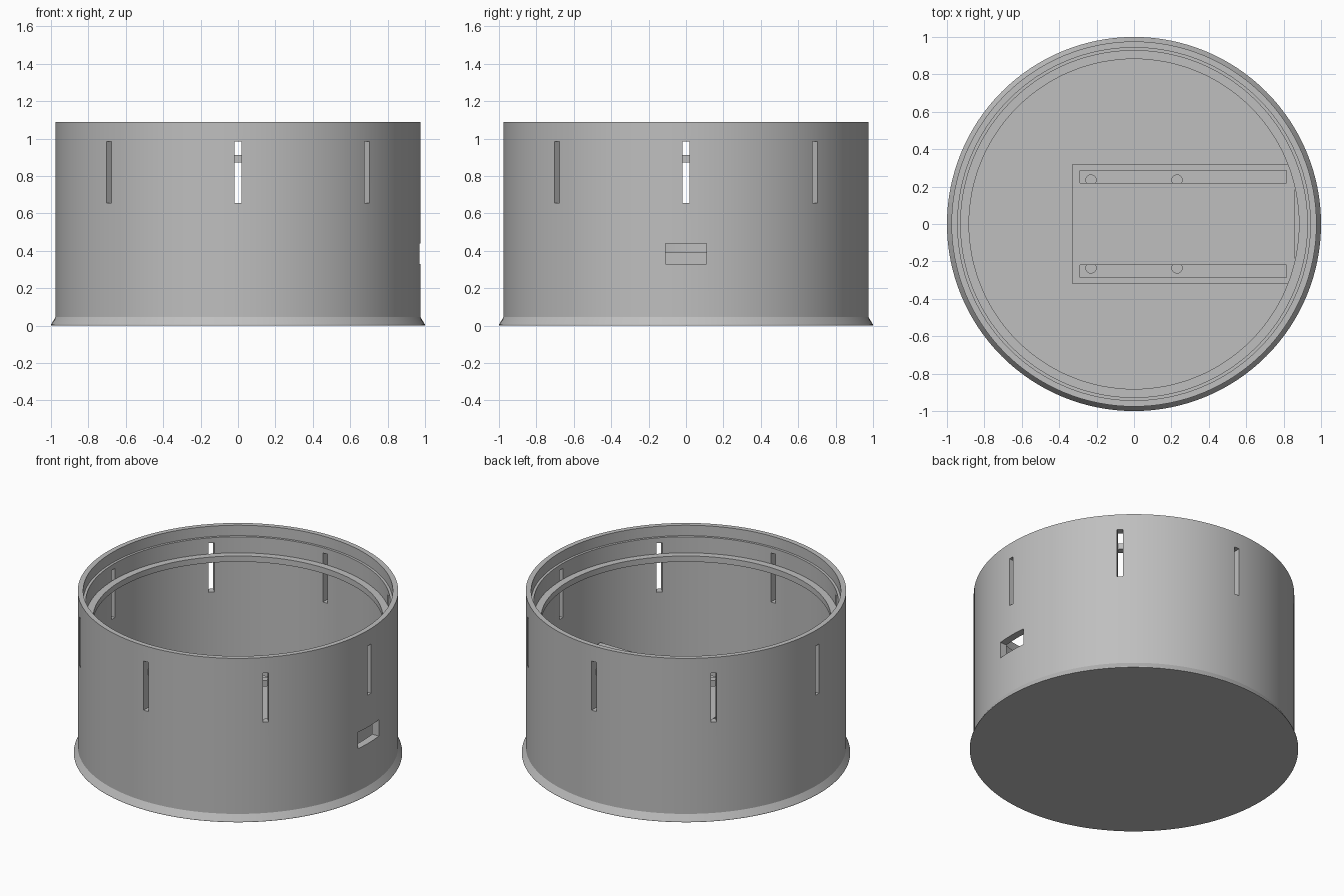
import bpy, bmesh, math
from mathutils import Matrix

old = bpy.data.objects.get("Cube")
if old:
    bpy.data.objects.remove(old, do_unlink=True)

SEGMENTS = 128
FLOOR = 0.05
BLOCK_TOP = 0.39

grey = bpy.data.materials.new("plain grey")
grey.use_nodes = True
colour = (0.52, 0.52, 0.52, 1)
grey.diffuse_color = colour
grey.node_tree.nodes["Principled BSDF"].inputs["Base Color"].default_value = colour


def finish(name, bm):
    """Turn a bmesh into a named grey object."""
    bmesh.ops.recalc_face_normals(bm, faces=bm.faces)
    mesh = bpy.data.meshes.new(name)
    bm.to_mesh(mesh)
    bm.free()
    mesh.materials.append(grey)
    obj = bpy.data.objects.new(name, mesh)
    bpy.context.collection.objects.link(obj)
    return obj


def lathe(name, profile, closed):
    """Revolve (radius, height) points; close as a ring or cap both ends."""
    bm = bmesh.new()
    rings = []
    for r, z in profile:
        angles = [2 * math.pi * i / SEGMENTS for i in range(SEGMENTS)]
        rings.append([bm.verts.new((r * math.cos(a), r * math.sin(a), z)) for a in angles])
    pairs = list(zip(rings, rings[1:]))
    if closed:
        pairs.append((rings[-1], rings[0]))
    else:
        bm.faces.new(rings[0])
        bm.faces.new(rings[-1])
    for a, b in pairs:
        for i in range(SEGMENTS):
            j = (i + 1) % SEGMENTS
            bm.faces.new((a[i], a[j], b[j], b[i]))
    return finish(name, bm)


def add_box(bm, x, y, z, turn=0.0):
    """Add a box given its x, y and z ranges, turned about the z axis."""
    spans = (x, y, z)
    centre = [(lo + hi) / 2 for lo, hi in spans]
    size = [hi - lo for lo, hi in spans]
    matrix = (Matrix.Rotation(turn, 4, 'Z') @ Matrix.Translation(centre)
              @ Matrix.Diagonal((*size, 1)))
    bmesh.ops.create_cube(bm, size=1, matrix=matrix)


def cut(obj, cutter):
    """Subtract the cutter, then remove it."""
    cutter.hide_render = True
    mod = obj.modifiers.new("cut", 'BOOLEAN')
    mod.operation = 'DIFFERENCE'
    mod.solver = 'EXACT'
    mod.object = cutter
    bpy.context.view_layer.objects.active = obj
    bpy.ops.object.modifier_apply(modifier=mod.name)
    bpy.data.objects.remove(cutter, do_unlink=True)


# Round housing: flared foot, stepped rim and flat floor
housing = lathe("housing", [
    (1.0, 0), (1.0, 0.005), (0.976, 0.045), (0.976, 1.09), (0.943, 1.09),
    (0.943, 1.02), (0.927, 1.02), (0.927, FLOOR)], closed=False)

# Eight upright vents and the cable port on the left side
bm = bmesh.new()
for i in range(8):
    add_box(bm, (0.86, 1.1), (-0.018, 0.018), (0.655, 0.985), i * math.pi / 4)
add_box(bm, (0.86, 1.1), (-0.11, 0.11), (0.33, 0.44))
cut(housing, finish("opening_cutter", bm))

# Inner ledge running behind the vents
ledge = lathe("ledge", [(0.882, 0.873), (0.929, 0.873), (0.929, 0.912), (0.882, 0.912)],
              closed=True)

# Board mount with two pin channels
bm = bmesh.new()
add_box(bm, (-0.33, 0.86), (-0.32, 0.32), (FLOOR - 0.01, BLOCK_TOP))
board_mount = finish("board_mount", bm)
bm = bmesh.new()
for low, high in ((0.22, 0.285), (-0.285, -0.22)):
    add_box(bm, (-0.29, 0.815), (low, high), (0.2, 0.5))
cut(board_mount, finish("channel_cutter", bm))

# Rounded posts inside the channels
bm = bmesh.new()
for x in (-0.23, 0.23):
    for side in (-1, 1):
        post = Matrix.Translation((x, side * 0.235, 0.28))
        bmesh.ops.create_cone(bm, cap_ends=True, segments=24, radius1=0.03,
                              radius2=0.03, depth=0.18, matrix=post)
channel_posts = finish("channel_posts", bm)

# Smooth the round walls while keeping edges crisp
bpy.ops.object.select_all(action='DESELECT')
for obj in (housing, ledge, channel_posts):
    obj.select_set(True)
bpy.context.view_layer.objects.active = housing
bpy.ops.object.shade_smooth_by_angle(angle=math.radians(25))
